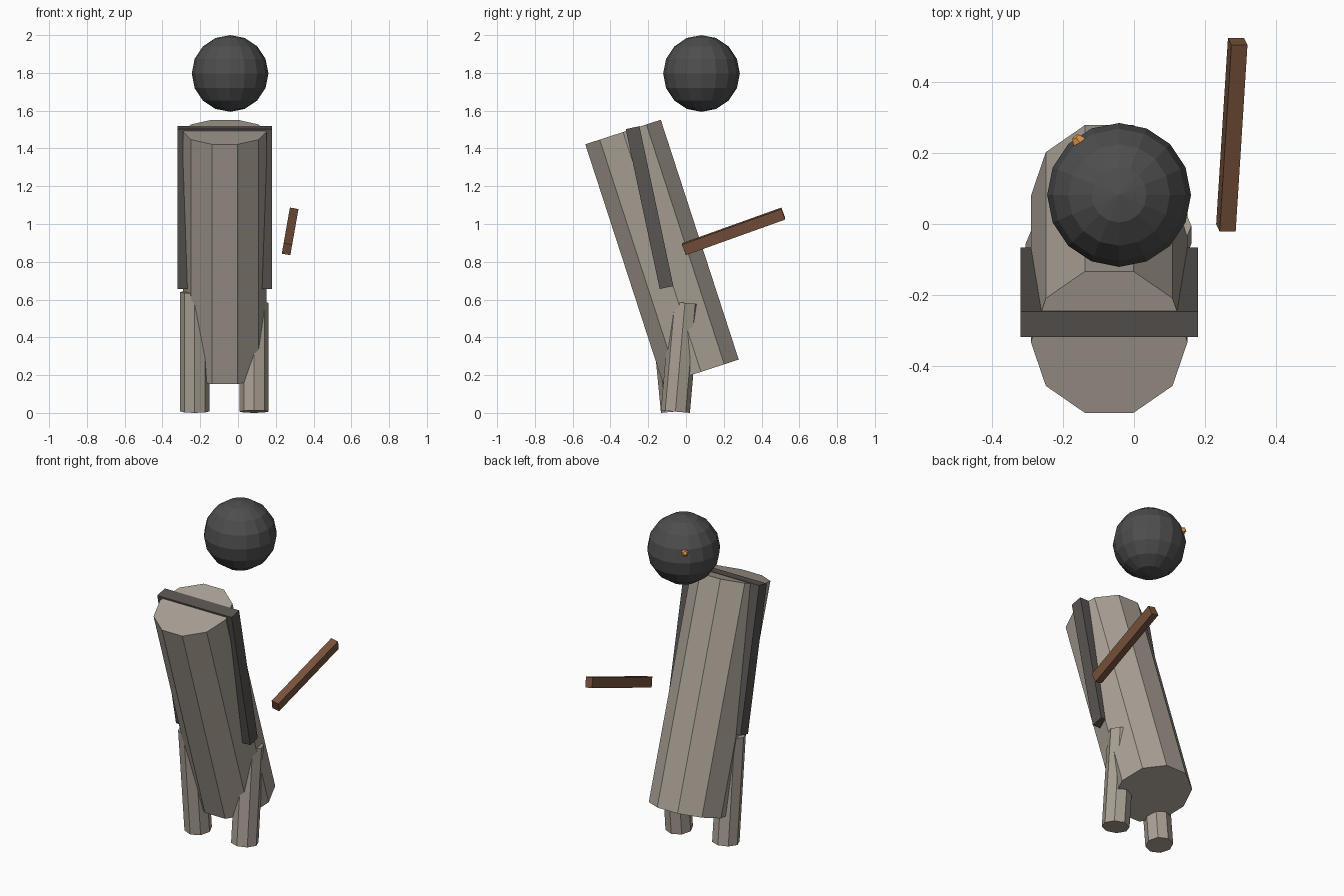
import bpy, bmesh
from math import radians, sin, cos, pi
from mathutils import Vector

if "Cube" in bpy.data.objects:
    bpy.data.objects.remove(bpy.data.objects["Cube"])


def material(name, rgb):
    m = bpy.data.materials.new(name)
    m.diffuse_color = (*rgb, 1)
    m.use_nodes = True
    m.node_tree.nodes["Principled BSDF"].inputs["Base Color"].default_value = m.diffuse_color
    return m


TAN = material("warm_grey", (0.40, 0.355, 0.30))
DARK = material("dark_grey", (0.075, 0.075, 0.075))
CLOTH = material("charcoal", (0.10, 0.09, 0.085))
WOOD = material("brown_wood", (0.19, 0.085, 0.045))
ORANGE = material("orange", (0.80, 0.32, 0.07))


def finish(name, bm, loc, rot, mat):
    bmesh.ops.recalc_face_normals(bm, faces=bm.faces)
    mesh = bpy.data.meshes.new(name)
    bm.to_mesh(mesh)
    bm.free()
    mesh.materials.append(mat)
    ob = bpy.data.objects.new(name, mesh)
    bpy.context.collection.objects.link(ob)
    ob.location = loc
    ob.rotation_euler = rot
    return ob


def prism(name, sides, radius, length, loc, tilt, mat):
    """Upright n-sided prism with a corner on +x, tilted about x (degrees)."""
    bm = bmesh.new()
    ring = [bm.verts.new((radius * cos(2 * pi * i / sides),
                          radius * sin(2 * pi * i / sides), -length / 2))
            for i in range(sides)]
    face = bm.faces.new(ring)
    ext = bmesh.ops.extrude_face_region(bm, geom=[face], use_keep_orig=True)
    top = [v for v in ext["geom"] if isinstance(v, bmesh.types.BMVert)]
    bmesh.ops.translate(bm, verts=top, vec=(0, 0, length))
    return finish(name, bm, loc, (radians(tilt), 0, 0), mat)


def box(name, size, loc, rot, mat):
    bm = bmesh.new()
    bmesh.ops.create_cube(bm, size=1)
    bmesh.ops.scale(bm, vec=size, verts=bm.verts)
    return finish(name, bm, loc, [radians(a) for a in rot], mat)


# Leaning ten-sided body
prism("body", 10, 0.221, 1.335, (-0.07, -0.127, 0.852), 18, TAN)

# Flat slab through the shoulders, showing as a folded wing on each side
box("wings", (0.50, 0.074, 0.865), (-0.07, -0.193, 1.087), (12, 0, 0), CLOTH)

# Striding legs: foot at y = -0.055, each tilted the opposite way
for name, x, length, tilt in (("left_leg", -0.229, 0.635, 5.5),
                              ("right_leg", 0.085, 0.578, -5)):
    a = radians(tilt)
    foot = Vector((x, -0.056, 0.077 * sin(abs(a))))
    mid = foot + Vector((0, -sin(a), cos(a))) * length / 2
    prism(name, 8, 0.077, length, mid, tilt, TAN)

# Floating head
HEAD = Vector((-0.042, 0.082, 1.797))
bm = bmesh.new()
bmesh.ops.create_uvsphere(bm, u_segments=16, v_segments=8, radius=0.203)
finish("head", bm, HEAD, (0, 0, 0), DARK)

# Small beak poking out at the back left of the head
out = Vector((-0.115, 0.153, 0.06)).normalized()
bm = bmesh.new()
bmesh.ops.create_cone(bm, cap_ends=True, segments=5, radius1=0.033,
                      radius2=0.012, depth=0.04)
finish("beak", bm, HEAD + out * 0.195, out.to_track_quat('Z', 'Y').to_euler(), ORANGE)

# Detached stick beside the body
box("stick", (0.046, 0.56, 0.06), (0.276, 0.252, 0.961), (20, 10, 0), WOOD)
